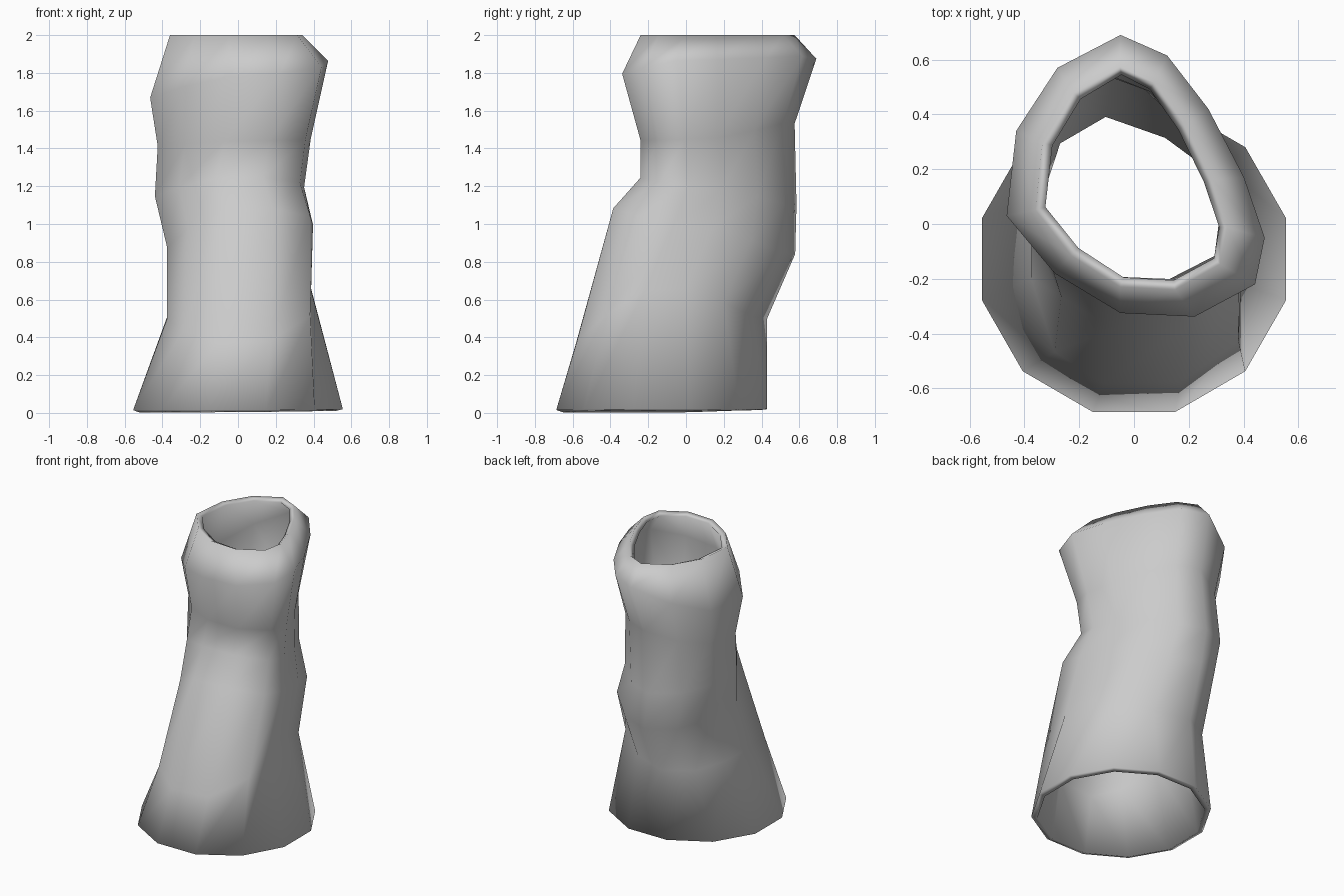
import bpy, bmesh, math

if "Cube" in bpy.data.objects:
    bpy.data.objects.remove(bpy.data.objects["Cube"])

N = 12
# Base is a regular 12-gon; lower and upper cross-sections are sculpted
base = [(0.575 * math.cos(math.radians(15 + 30 * k)),
         0.575 * math.sin(math.radians(15 + 30 * k))) for k in range(N)]
lower = [(.385, .0), (.33, .2), (.13, .35), (-.11, .43), (-.3, .32), (-.375, .1),
         (-.375, -.2), (-.29, -.47), (-.11, -.585), (.17, -.58), (.38, -.43), (.385, -.22)]
upper = [(.40, .17), (.27, .42), (.12, .615), (-.05, .69), (-.28, .57), (-.43, .34),
         (-.465, .03), (-.29, -.18), (-.05, -.325), (.22, -.338), (.44, -.22), (.475, -.05)]


def blend(t):
    return [(a[0] + (b[0] - a[0]) * t, a[1] + (b[1] - a[1]) * t) for a, b in zip(lower, upper)]


def fit(shape, x0, x1, y0, y1):
    xs, ys = [p[0] for p in shape], [p[1] for p in shape]
    return [(x0 + (x - min(xs)) / (max(xs) - min(xs)) * (x1 - x0),
             y0 + (y - min(ys)) / (max(ys) - min(ys)) * (y1 - y0)) for x, y in shape]


def height(k, left, right, front, back):
    a = math.radians(15 + 30 * k)
    c, s = math.cos(a), math.sin(a)
    return (right if c > 0 else left) * c * c + (back if s > 0 else front) * s * s


# Rings: shape, x/y bounds, heights at left, right, front, back
rings = [
    (base, (-.555, .555, -.687, .43), (.015, .02, .015, .02)),
    (lower, (-.375, .387, -.582, .43), (.51, .67, .36, .50)),
    (blend(.35), (-.375, .397, -.385, .578), (.86, .99, 1.09, .84)),
    (blend(.65), (-.44, .35, -.24, .585), (1.14, 1.19, 1.25, 1.10)),
    (blend(.9), (-.425, .385, -.24, .575), (1.41, 1.45, 1.44, 1.54)),
    (upper, (-.465, .477, -.338, .69), (1.66, 1.87, 1.79, 1.89)),
    (upper, (-.36, .34, -.24, .575), (2, 2, 2, 2)),
]

# Sleeve skin lofted through the rings
bm = bmesh.new()
loops = [[bm.verts.new((x, y, height(k, *zs))) for k, (x, y) in enumerate(fit(shape, *box))]
         for shape, box, zs in rings]
for lo, hi in zip(loops, loops[1:]):
    for k in range(N):
        j = (k + 1) % N
        bm.faces.new((lo[k], lo[j], hi[j], hi[k])).smooth = True
mesh = bpy.data.meshes.new("sleeve")
bm.to_mesh(mesh)
bm.free()
sleeve = bpy.data.objects.new("sleeve", mesh)
bpy.context.collection.objects.link(sleeve)

# Wall thickness, grown inward
wall = sleeve.modifiers.new("wall", 'SOLIDIFY')
wall.thickness = 0.04
wall.offset = -1
